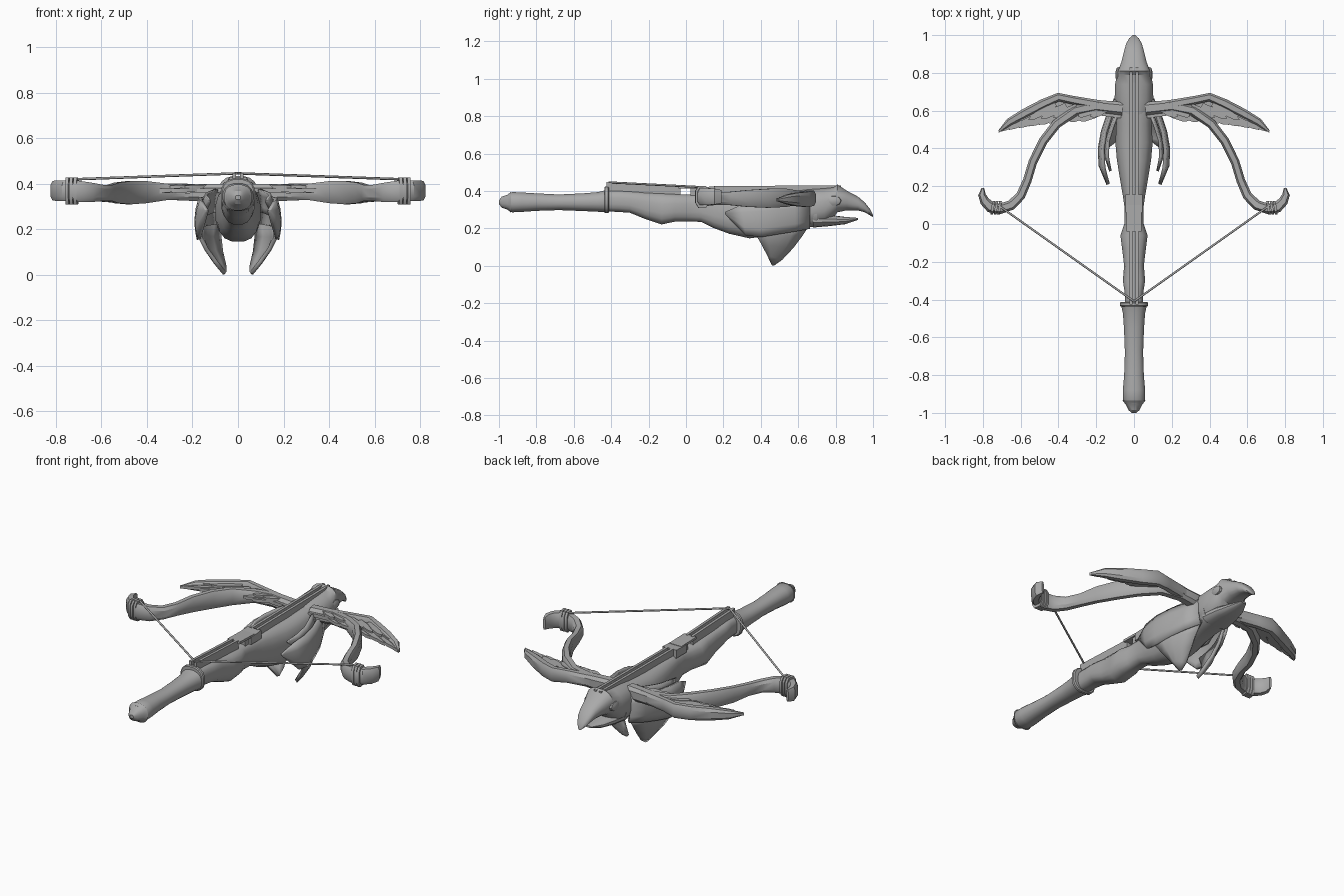
import bpy, bmesh, math
from mathutils import Vector

grey = bpy.data.materials.new("weathered grey")
grey.diffuse_color = (0.40, 0.40, 0.40, 1)


def finish(name, bm, angle=32):
    bmesh.ops.remove_doubles(bm, verts=bm.verts, dist=0.0001)
    bmesh.ops.recalc_face_normals(bm, faces=bm.faces)
    me = bpy.data.meshes.new(name)
    bm.to_mesh(me)
    bm.free()
    me.materials.append(grey)
    for p in me.polygons:
        p.use_smooth = True
    me.set_sharp_from_angle(angle=math.radians(angle))
    ob = bpy.data.objects.new(name, me)
    bpy.context.collection.objects.link(ob)
    return ob


def skin(name, rings, angle=32):
    """Closed rings of points joined into a capped tube."""
    bm = bmesh.new()
    vs = [[bm.verts.new(p) for p in r] for r in rings]
    n = len(vs[0])
    for a, b in zip(vs, vs[1:]):
        for i in range(n):
            bm.faces.new((a[i], a[(i + 1) % n], b[(i + 1) % n], b[i]))
    bm.faces.new(vs[0])
    bm.faces.new(vs[-1])
    return finish(name, bm, angle)


def loft(name, rows, n=16, power=0.8, angle=32):
    """Rows along y: (y, half width, bottom z, top z)."""
    rings = []
    for y, w, zb, zt in rows:
        ring = []
        for i in range(n):
            a = 2 * math.pi * (i + 0.5) / n
            c, s = math.cos(a), math.sin(a)
            ring.append((w * math.copysign(abs(c) ** power, c), y,
                         (zb + zt) / 2 + (zt - zb) / 2 * math.copysign(abs(s) ** power, s)))
        rings.append(ring)
    return skin(name, rings, angle)


def ribbon(name, rows, side=1):
    """Rows along a plan path: (x, y, width, bottom z, top z), chamfered section."""
    rings = []
    for i, (x, y, w, z0, z1) in enumerate(rows):
        a, b = rows[max(i - 1, 0)], rows[min(i + 1, len(rows) - 1)]
        t = Vector((b[0] - a[0], b[1] - a[1])).normalized()
        h, zc, zh = w / 2, (z0 + z1) / 2, (z1 - z0) / 2
        ring = []
        for u, v in ((1, .55), (.55, 1), (-.55, 1), (-1, .55), (-1, -.55), (-.55, -1), (.55, -1), (1, -.55)):
            ring.append((side * (x - t.y * u * h), y + t.x * u * h, zc + v * zh))
        rings.append(ring)
    return skin(name, rings)


def side_prism(name, pts, x0, x1):
    """Side profile (y, z) extruded across x."""
    return skin(name, [[(x, y, z) for y, z in pts] for x in (x0, x1)])


def shell(name, edge_a, edge_b, bulge, side, thick=0.018):
    """Curved plate between two edges, bulged outwards in the middle."""
    bm = bmesh.new()
    rows = []
    for a, b in zip(edge_a, edge_b):
        a, b = Vector(a), Vector(b)
        row = []
        for k in range(5):
            t = k / 4
            p = a.lerp(b, t)
            p.x += bulge * 4 * t * (1 - t) * min(1, (a - b).length / 0.15)
            row.append(bm.verts.new((side * p.x, p.y, p.z)))
        rows.append(row)
    for r, q in zip(rows, rows[1:]):
        for k in range(4):
            bm.faces.new((r[k], r[k + 1], q[k + 1], q[k]))
    ob = finish(name, bm)
    m = ob.modifiers.new("thickness", 'SOLIDIFY')
    m.thickness = thick
    m.offset = 0
    return ob


def rod(name, p, q, r, n=8):
    p, q = Vector(p), Vector(q)
    d = (q - p).normalized()
    u = d.orthogonal().normalized()
    v = d.cross(u)
    return skin(name, [[c + r * (math.cos(2 * math.pi * i / n) * u + math.sin(2 * math.pi * i / n) * v)
                        for i in range(n)] for c in (p, q)], 60)


# handle, pommel and collar
loft("handle", [(-.95, .05, .295, .385), (-.93, .06, .285, .395), (-.88, .06, .287, .393), (-.80, .053, .293, .388),
                (-.68, .049, .297, .382), (-.55, .054, .292, .388), (-.47, .06, .288, .395), (-.43, .07, .285, .405)],
     power=.9)
loft("pommel", [(-1.0, .012, .33, .35), (-.985, .03, .31, .37), (-.955, .045, .3, .38), (-.935, .062, .283, .397)])
loft("collar", [(-.437, .07, .285, .42), (-.432, .076, .28, .425), (-.418, .076, .28, .425), (-.412, .07, .285, .42)])

# stock and breast
loft("stock", [(-.42, .048, .29, .405), (-.36, .05, .287, .405), (-.30, .06, .283, .40), (-.22, .053, .25, .395),
               (-.13, .064, .22, .39), (-.06, .073, .235, .385), (0, .052, .236, .382), (.08, .05, .234, .385),
               (.15, .06, .20, .39), (.23, .074, .17, .39), (.34, .092, .145, .39), (.43, .1, .158, .39),
               (.53, .095, .185, .395), (.61, .098, .2, .40), (.70, .1, .208, .40)], power=.75)

# bird head with open beak
loft("head", [(.58, .088, .2, .40), (.66, .104, .208, .41), (.74, .102, .222, .415), (.79, .09, .26, .42),
              (.81, .086, .285, .436), (.86, .067, .296, .402), (.92, .052, .295, .37), (.955, .042, .286, .34),
              (.983, .026, .27, .305), (1.0, .008, .26, .27)])
loft("lower_beak", [(.68, .09, .204, .28), (.77, .076, .212, .272), (.85, .052, .222, .262), (.92, .018, .245, .256)])

# bolt channel: two rails front and back, floors and bridge
for s in (-1, 1):
    a, b = s * .009, s * .025
    side_prism("rear_rail", [(-.425, .38), (-.425, .447), (-.03, .43), (-.03, .375)], a, b)
    side_prism("front_rail", [(.15, .38), (.15, .426), (.80, .43), (.83, .43), (.83, .40), (.80, .38)], a, b)
side_prism("rear_channel_floor", [(-.425, .38), (-.425, .418), (-.03, .41), (-.03, .37)], -.012, .012)
side_prism("front_channel_floor", [(.15, .38), (.15, .408), (.80, .415), (.80, .38)], -.012, .012)
side_prism("bridge_plate", [(-.04, .414), (-.04, .428), (.1, .424), (.1, .412)], -.04, .04)
side_prism("nut_block", [(.025, .37), (.025, .415), (.06, .415), (.06, .37)], -.03, .03)
side_prism("channel_block", [(.06, .375), (.06, .42), (.155, .424), (.155, .375)], -.045, .045)

for s in (-1, 1):
    # eye
    skin("eye", [[(s * x, .79 + r * math.cos(math.pi * i / 5), .347 + .68 * r * math.sin(math.pi * i / 5))
                  for i in range(10)] for x, r in ((.07, .042), (.09, .038), (.097, .02))])
    # bow limb with curled end
    ribbon("bow_limb", [(.06, .61, .07, .32, .40), (.2, .625, .065, .325, .40), (.31, .60, .055, .33, .40),
                        (.41, .53, .05, .315, .412), (.48, .44, .048, .31, .412), (.535, .33, .046, .315, .405),
                        (.565, .23, .046, .325, .395), (.60, .15, .05, .325, .395), (.65, .1, .054, .32, .405),
                        (.71, .08, .056, .32, .415), (.76, .09, .06, .325, .415), (.79, .12, .052, .325, .415),
                        (.805, .155, .04, .328, .412), (.80, .19, .014, .335, .405)], s)
    # cord wrapping and bowstring
    for x in (.712, .73, .748):
        ribbon("string_wrap", [(x - .007, .085, .072, .31, .428), (x + .007, .087, .072, .31, .428)], s)
    rod("bowstring", (s * .72, .1, .42), (0, -.41, .446), .0055)
    # wing arm
    ribbon("wing_arm", [(.06, .61, .06, .33, .395), (.2, .633, .05, .33, .40), (.32, .655, .045, .33, .402),
                        (.40, .672, .045, .32, .402), (.48, .637, .05, .315, .395), (.58, .585, .05, .32, .39),
                        (.66, .54, .04, .33, .38), (.715, .49, .012, .345, .36)], s)
    # wing membrane
    plan = [(.07, .63), (.32, .66), (.40, .685), (.5, .635), (.62, .57), (.7, .505),
            (.58, .545), (.46, .575), (.34, .58), (.22, .58), (.07, .56)]
    skin("wing_plate", [[(s * x, y, z - .03 * x) for x, y in plan] for z in (.365, .385)])
    # wing feathers, two overlapping rows
    for row, (count, reach) in enumerate(((9, 1.0), (7, .62))):
        for i in range(count):
            t = i / (count - 1)
            base = Vector((.14 + .33 * t, .61 + .03 * t))
            tip = base.lerp(Vector((.29 + .43 * t, .545 - .06 * t + .04 * t * (1 - t))), reach)
            d = (tip - base)
            nrm = Vector((-d.y, d.x)).normalized() * .02
            pts = [base + nrm * .6, base + d * .6 + nrm, base + d * .88 + nrm * .5, tip,
                   base + d * .85 - nrm * .7, base + d * .5 - nrm, base - nrm * .6]
            z = .372 + .012 * row + .003 * (i % 2)
            skin("wing_feather", [[(s * p.x, p.y, z + dz - .04 * p.x) for p in pts] for dz in (0, .018)])
    # folded side feathers along the breast
    shell("side_feather",
          [(.085, .66, .35), (.12, .58, .345), (.15, .49, .34), (.165, .40, .335), (.16, .30, .325), (.137, .21, .285)],
          [(.085, .66, .2), (.125, .58, .185), (.155, .49, .17), (.172, .40, .155), (.17, .32, .165), (.137, .215, .275)],
          .014, s)
    shell("inner_feather",
          [(.08, .6, .38), (.11, .52, .37), (.135, .44, .36), (.14, .36, .35), (.125, .28, .33)],
          [(.09, .6, .28), (.12, .52, .27), (.145, .44, .26), (.15, .36, .27), (.125, .285, .32)],
          .008, s, .014)
    # pointed feathers hanging under the breast
    shell("hanging_feather",
          [(.075, .66, .225), (.08, .62, .165), (.072, .57, .10), (.057, .51, .037), (.055, .468, .008)],
          [(.165, .36, .21), (.165, .375, .165), (.14, .405, .115), (.1, .435, .06), (.06, .46, .008)],
          .02, s)
